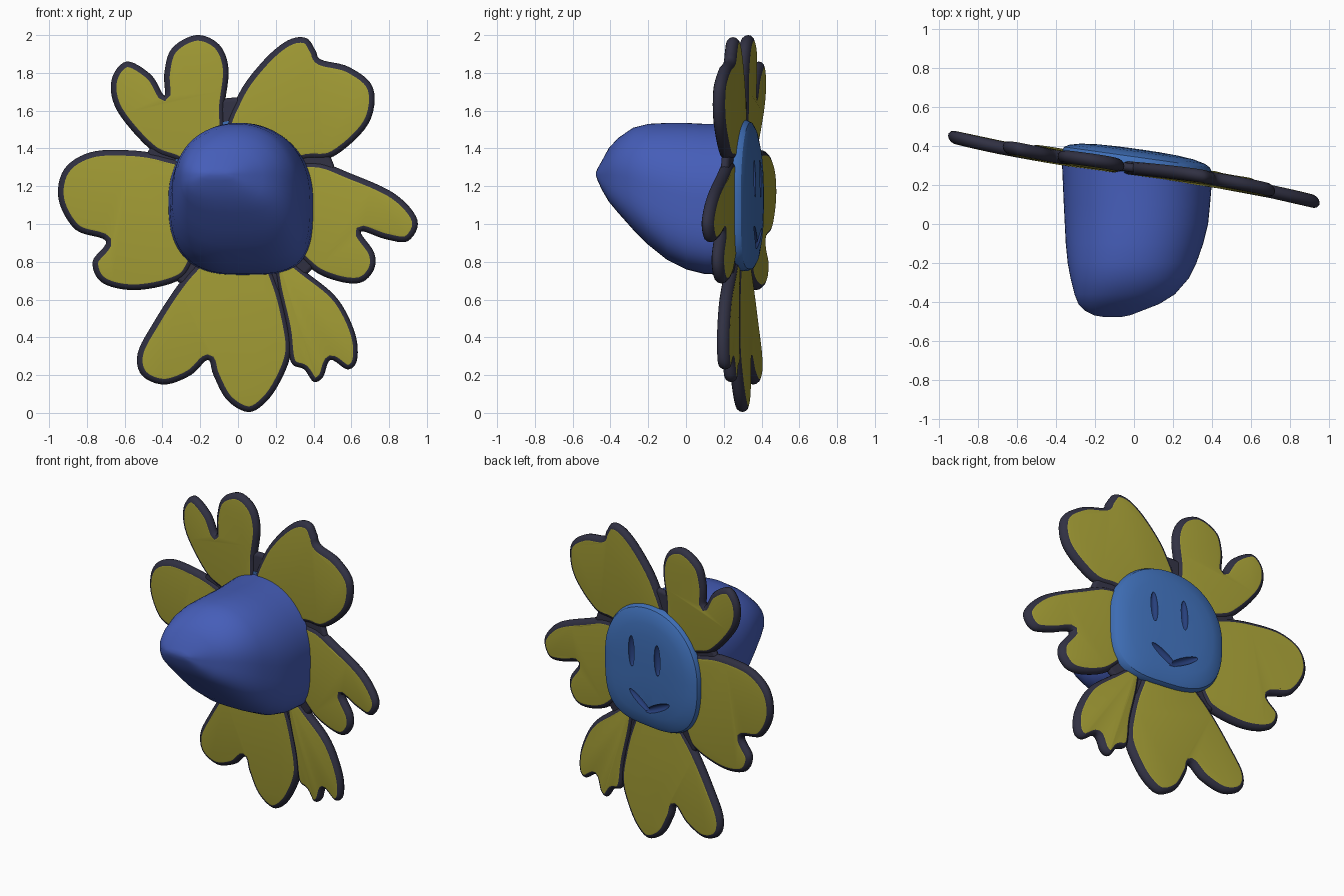
import bpy, bmesh, math
from mathutils import Vector

if "Cube" in bpy.data.objects:
    bpy.data.objects.remove(bpy.data.objects["Cube"])


def material(name, rgb):
    m = bpy.data.materials.new(name)
    m.diffuse_color = (*rgb, 1)
    m.use_nodes = True
    m.node_tree.nodes["Principled BSDF"].inputs["Base Color"].default_value = m.diffuse_color
    return m


YELLOW = material("petal_yellow", (0.36, 0.33, 0.035))
DARK = material("rim_dark", (0.03, 0.03, 0.055))
BLUE = material("body_blue", (0.06, 0.11, 0.48))
FACE = material("face_blue", (0.05, 0.16, 0.48))
GROOVE = material("groove_navy", (0.02, 0.05, 0.2))


def plane_y(x, z=1.1):
    """Flower plane: swung back towards -x, slightly bowed."""
    return 0.28 - 0.14 * x - 0.045 * x ** 3 + 0.018 * ((z - 1.1) / 0.9) ** 2


def shade(ob, angle):
    bpy.ops.object.select_all(action='DESELECT')
    ob.select_set(True)
    bpy.context.view_layer.objects.active = ob
    bpy.ops.object.shade_smooth_by_angle(angle=math.radians(angle))


def finish(bm, name, mats, angle=50):
    bmesh.ops.recalc_face_normals(bm, faces=bm.faces)
    mesh = bpy.data.meshes.new(name)
    bm.to_mesh(mesh)
    bm.free()
    for m in mats:
        mesh.materials.append(m)
    ob = bpy.data.objects.new(name, mesh)
    bpy.context.collection.objects.link(ob)
    shade(ob, angle)
    return ob


def bridge(bm, a, b, mat=0):
    n = len(a)
    for i in range(n):
        f = bm.faces.new((a[i], a[(i + 1) % n], b[(i + 1) % n], b[i]))
        f.material_index = mat


def smooth_loop(pts, steps=6):
    """Closed Catmull-Rom curve through the points."""
    P = [Vector(p) for p in pts]
    n, out = len(P), []
    for i in range(n):
        a, b, c, d = (P[(i + k) % n] for k in (-1, 0, 1, 2))
        for s in range(steps):
            t = s / steps
            out.append(0.5 * (2 * b + (c - a) * t + (2 * a - 5 * b + 4 * c - d) * t * t
                              + (3 * b - a - 3 * c + d) * t ** 3))
    return out


def slab(name, pts, half=0.034, edge=0.033, mats=(YELLOW, DARK)):
    """Puffy flat shape: dark rounded rim, coloured faces front and back."""
    loop = smooth_loop(pts)
    n = len(loop)
    area = sum(loop[i].cross(loop[(i + 1) % n]) for i in range(n))
    sign = 1 if area > 0 else -1
    inward = []
    for i in range(n):
        t = (loop[(i + 1) % n] - loop[i - 1]).normalized()
        inward.append(Vector((-t.y, t.x)) * sign)
    bm = bmesh.new()
    rings = []
    side = [(0.1, 0.4), (0.45, 0.8), (0.9, 0.97), (1.1, 1)]
    profile = [(i, -h) for i, h in reversed(side)] + [(0, 0)] + side
    for inset, h in profile:
        ring = []
        for p, d in zip(loop, inward):
            q = p + d * inset * edge
            ring.append(bm.verts.new((q.x, plane_y(q.x, q.y) + h * half, q.y)))
        rings.append(ring)
    for k, (a, b) in enumerate(zip(rings, rings[1:])):
        bridge(bm, a, b, 0 if k in (0, len(rings) - 2) else 1)
    caps = [bm.faces.new(rings[0]), bm.faces.new(rings[-1])]
    for f in caps:
        f.normal_update()
    bmesh.ops.triangulate(bm, faces=caps, ngon_method='EAR_CLIP')
    return finish(bm, name, mats)


def loft(name, sections, mats, count=64):
    """Rounded-square rings (y, tilt, x0, x1, z0, z1) joined along y; squarer at the lower right."""
    bm = bmesh.new()
    rings = []
    for y, tilt, x0, x1, z0, z1 in sections:
        ring = []
        for i in range(count):
            a = 2 * math.pi * i / count
            c, s = math.cos(a), math.sin(a)
            e = 2 / (2.1 if s > 0 else 3.6 if c > 0 else 2.7)
            x = (x0 + x1) / 2 + (x1 - x0) / 2 * math.copysign(abs(c) ** e, c)
            z = (z0 + z1) / 2 + (z1 - z0) / 2 * math.copysign(abs(s) ** e, s)
            ring.append(bm.verts.new((x, y - tilt * x, z)))
        rings.append(ring)
    for a, b in zip(rings, rings[1:]):
        bridge(bm, a, b)
    bm.faces.new(rings[0])
    bm.faces.new(rings[-1])
    return finish(bm, name, mats)


# Petals, each a lobed outline in (x, z)
slab("petal_upper_left", [
    (-0.08, 1.45), (-0.07, 1.63), (-0.05, 1.82), (-0.10, 1.95), (-0.22, 2.0), (-0.35, 1.93),
    (-0.39, 1.80), (-0.39, 1.68), (-0.46, 1.79), (-0.59, 1.86), (-0.67, 1.76), (-0.64, 1.60),
    (-0.47, 1.40), (-0.34, 1.34), (-0.2, 1.3)])
slab("petal_upper_right", [
    (-0.06, 1.45), (0.0, 1.68), (0.13, 1.86), (0.26, 1.97), (0.36, 1.985), (0.41, 1.92),
    (0.44, 1.87), (0.59, 1.83), (0.715, 1.72), (0.69, 1.53), (0.51, 1.36), (0.36, 1.34), (0.2, 1.3)])
slab("petal_right", [
    (0.25, 1.28), (0.41, 1.33), (0.59, 1.27), (0.83, 1.16), (0.95, 1.02), (0.90, 0.91), (0.78, 0.92),
    (0.65, 0.96), (0.72, 0.85), (0.72, 0.76), (0.65, 0.69), (0.52, 0.70), (0.38, 0.77), (0.25, 0.95)])
slab("petal_lower_right", [
    (0.20, 0.85), (0.38, 0.73), (0.53, 0.60), (0.62, 0.42), (0.63, 0.28), (0.58, 0.23), (0.49, 0.28),
    (0.45, 0.19), (0.40, 0.165), (0.35, 0.23), (0.28, 0.27), (0.255, 0.45), (0.20, 0.70)], edge=0.027)
slab("petal_bottom", [
    (0.12, 0.85), (0.205, 0.70), (0.26, 0.50), (0.28, 0.32), (0.22, 0.16), (0.14, 0.05), (0.05, 0.005),
    (-0.06, 0.07), (-0.13, 0.20), (-0.16, 0.28), (-0.25, 0.20), (-0.39, 0.15), (-0.51, 0.20),
    (-0.53, 0.32), (-0.44, 0.49), (-0.33, 0.66), (-0.24, 0.77), (-0.1, 0.9)])
slab("petal_left", [
    (-0.22, 1.28), (-0.39, 1.36), (-0.57, 1.39), (-0.78, 1.38), (-0.92, 1.29), (-0.95, 1.13),
    (-0.86, 0.97), (-0.70, 0.91), (-0.77, 0.80), (-0.72, 0.69), (-0.55, 0.65), (-0.34, 0.69),
    (-0.25, 0.77), (-0.18, 1.0)])

# Thin dark web filling the gaps between petal roots
slab("petal_web", [(0.54 * math.cos(i * math.pi / 6), 1.13 + 0.54 * math.sin(i * math.pi / 6))
                   for i in range(12)], half=0.022, edge=0.02, mats=(DARK, DARK))

# Large bulging front body, blunt ridge at its nose
loft("front_body", [
    (-0.476, 0, -0.16, -0.06, 1.255, 1.275),
    (-0.468, 0, -0.205, -0.02, 1.23, 1.295),
    (-0.445, 0, -0.25, 0.04, 1.18, 1.335),
    (-0.41, 0, -0.285, 0.13, 1.12, 1.40),
    (-0.36, 0, -0.305, 0.21, 1.06, 1.455),
    (-0.28, 0, -0.325, 0.28, 0.97, 1.51),
    (-0.20, 0, -0.34, 0.32, 0.89, 1.53),
    (-0.10, 0, -0.35, 0.355, 0.81, 1.535),
    (0.0, 0, -0.355, 0.38, 0.76, 1.535),
    (0.10, 0, -0.36, 0.39, 0.735, 1.53),
    (0.28, 0.14, -0.37, 0.40, 0.73, 1.53)], [BLUE])

# Gently domed face disc on the back
face = loft("face_disc", [
    (0.28 + dy, 0.14, 0.015 - 0.385 * s, 0.015 + 0.385 * s, 1.15 - 0.4 * s, 1.15 + 0.4 * s)
    for dy, s in ((-0.02, 1), (0.04, 1), (0.065, 0.97), (0.08, 0.9), (0.094, 0.75),
                  (0.102, 0.55), (0.106, 0.3), (0.107, 0.1))], [FACE, GROOVE])


# Engraved eyes and smile: stretched spheres cut into the disc
def engrave(name, a, b, width=0.024):
    pa, pb = (Vector((x, 0.28 - 0.14 * x + 0.103, z)) for x, z in (a, b))
    d = pb - pa
    bm = bmesh.new()
    bmesh.ops.create_uvsphere(bm, u_segments=16, v_segments=12, radius=1)
    bmesh.ops.scale(bm, vec=(width, width, d.length / 2), verts=bm.verts)
    rot = d.to_track_quat('Z', 'Y').to_matrix()
    bmesh.ops.rotate(bm, matrix=rot, verts=bm.verts)
    bmesh.ops.translate(bm, vec=(pa + pb) / 2, verts=bm.verts)
    for f in bm.faces:
        f.material_index = 1
    cutter = finish(bm, name + "_cutter", [FACE, GROOVE])
    cutter.hide_render = True
    mod = face.modifiers.new(name, 'BOOLEAN')
    mod.operation = 'DIFFERENCE'
    mod.solver = 'EXACT'
    mod.object = cutter
    bpy.context.view_layer.objects.active = face
    bpy.ops.object.modifier_apply(modifier=name)
    bpy.data.objects.remove(cutter)


engrave("left_eye", (0.14, 1.14), (0.15, 1.34))
engrave("right_eye", (-0.07, 1.14), (-0.06, 1.34))
engrave("smile_left", (0.16, 0.985), (-0.01, 0.87))
engrave("smile_right", (0.04, 0.87), (-0.16, 0.975))
shade(face, 30)
